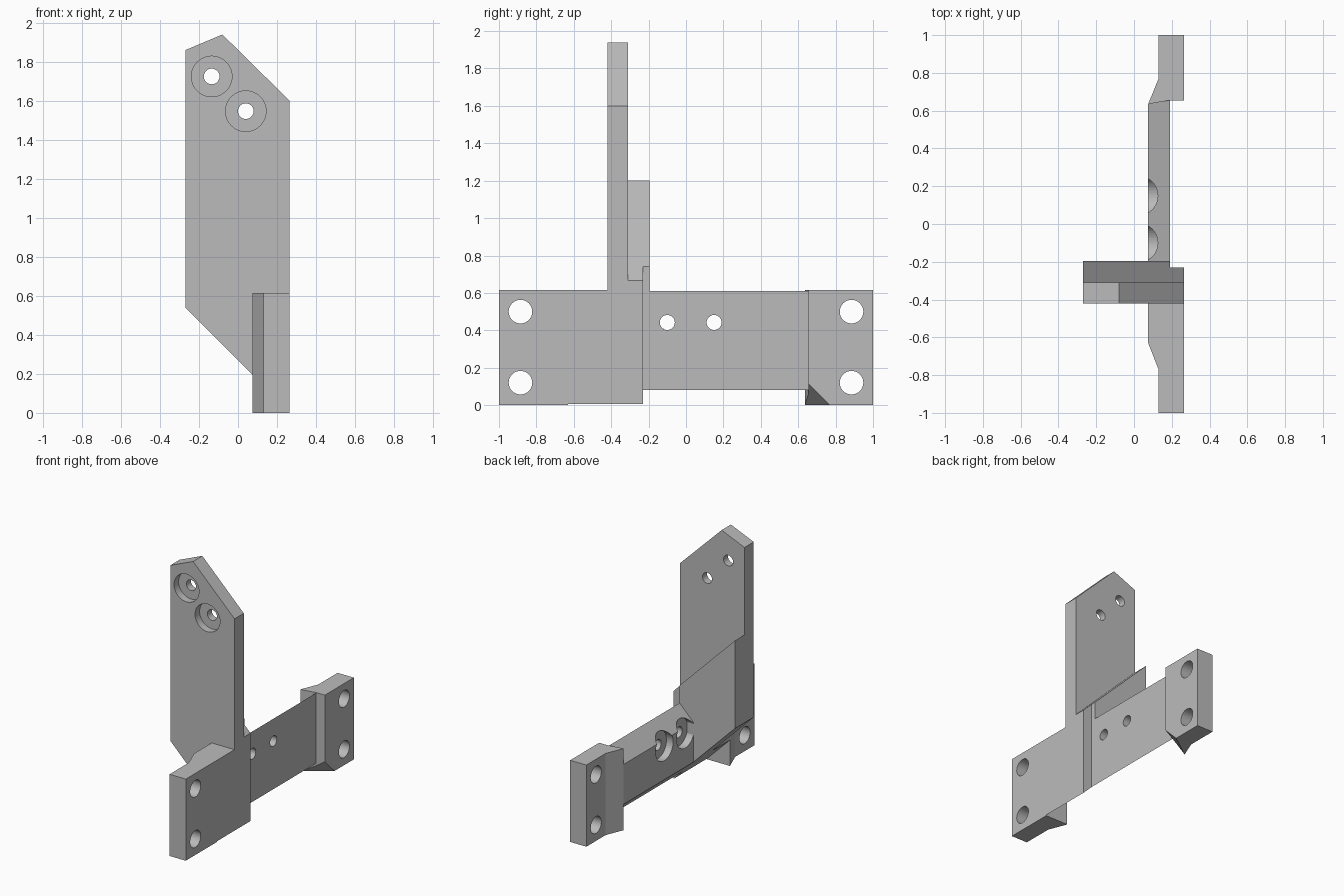
import bpy, bmesh
from mathutils import Vector

if "Cube" in bpy.data.objects:
    bpy.data.objects.remove(bpy.data.objects["Cube"], do_unlink=True)

grey = bpy.data.materials.new("plain grey")
grey.use_nodes = True
COLOUR = (0.5, 0.5, 0.5, 1)
grey.diffuse_color = COLOUR
grey.node_tree.nodes["Principled BSDF"].inputs["Base Color"].default_value = COLOUR


def prism(name, outline, axis, low, high):
    """Extrude a flat outline along z (xy outline) or y (xz outline)."""
    bm = bmesh.new()
    rings = []
    for h in (low, high):
        rings.append([bm.verts.new((a, b, h) if axis == "z" else (a, h, b)) for a, b in outline])
    bm.faces.new(rings[0])
    bm.faces.new(rings[1])
    n = len(outline)
    for i in range(n):
        j = (i + 1) % n
        bm.faces.new((rings[0][i], rings[0][j], rings[1][j], rings[1][i]))
    bmesh.ops.recalc_face_normals(bm, faces=bm.faces)
    mesh = bpy.data.meshes.new(name)
    bm.to_mesh(mesh)
    bm.free()
    mesh.materials.append(grey)
    obj = bpy.data.objects.new(name, mesh)
    bpy.context.collection.objects.link(obj)
    return obj


def drill(obj, centre, axis, radius, depth):
    """Cut a round hole through a part, centred on a point."""
    turn = (0, 1.5708, 0) if axis == "x" else (1.5708, 0, 0)
    bpy.ops.mesh.primitive_cylinder_add(vertices=48, radius=radius, depth=depth,
                                        location=centre, rotation=turn)
    cutter = bpy.context.object
    cutter.hide_render = True
    cutter.data.materials.append(grey)
    mod = obj.modifiers.new("hole", "BOOLEAN")
    mod.operation = "DIFFERENCE"
    mod.solver = "EXACT"
    mod.object = cutter
    bpy.context.view_layer.objects.active = obj
    bpy.ops.object.modifier_apply(modifier=mod.name)
    bpy.data.objects.remove(cutter, do_unlink=True)


INNER, STEP, MID, OUTER = 0.075, 0.13, 0.19, 0.265   # x levels of the base
TOP = 0.615

# Front mounting block with its tapered shoulder
front_block = prism("front_mounting_block",
                    [(STEP, -1), (OUTER, -1), (OUTER, -0.63), (INNER, -0.63), (STEP, -0.77)],
                    "z", 0, TOP)
# Base plate under the upright, with a diagonal underside
prism("front_base_plate",
      [(INNER, 0.195), (OUTER, 0.005), (OUTER, TOP), (INNER, TOP)], "y", -0.63, -0.23)

# Rear mounting block, its lower inner corner cut at a slant
rear_block = prism("rear_mounting_block",
                   [(INNER, 0.635), (MID, 0.655), (OUTER, 0.655), (OUTER, 1), (STEP, 1), (STEP, 0.77)],
                   "z", 0, TOP)
bm = bmesh.new()
bm.from_mesh(rear_block.data)
cut = bmesh.ops.bisect_plane(bm, geom=bm.verts[:] + bm.edges[:] + bm.faces[:], dist=1e-5,
                             plane_co=Vector((OUTER, 0.77, 0)),
                             plane_no=Vector((0.71, -1, -1)), clear_outer=True)
bmesh.ops.holes_fill(bm, edges=[e for e in bm.edges if e.is_boundary])
bmesh.ops.recalc_face_normals(bm, faces=bm.faces)
bm.to_mesh(rear_block.data)
bm.free()

# Bolt holes in both mounting blocks
for block, y in ((front_block, -0.885), (rear_block, 0.885)):
    for z in (0.12, 0.5):
        drill(block, (0.2, y, z), "x", 0.063, 0.5)

# Cross bar with sloping top and bottom; its end follows the rear taper
bar = prism("cross_bar", [(INNER, 0.195), (MID, 0.08), (MID, 0.61), (INNER, 0.495)], "y", -0.23, 0.635)
for v in bar.data.vertices:
    if v.co.y > 0:
        v.co.y += (v.co.x - INNER) * 0.6
for y in (-0.1, 0.15):
    drill(bar, (0.13, y, 0.442), "x", 0.04, 0.5)
    drill(bar, (INNER, y, 0.442), "x", 0.104, 0.11)

# Upright plate with counterbored holes near the top
upright = prism("upright_plate",
                [(-0.27, 1.86), (-0.08, 1.94), (OUTER, 1.6), (OUTER, 0.005), (-0.27, 0.54)],
                "y", -0.42, -0.31)
for x, z in ((-0.135, 1.725), (0.04, 1.547)):
    drill(upright, (x, -0.36, z), "y", 0.04, 0.5)
    drill(upright, (x, -0.42, z), "y", 0.104, 0.11)

# Backing plate behind the upright, with a shallower step at its outer edge
prism("backing_plate", [(-0.27, 1.202), (MID, 0.742), (MID, 0.08), (-0.27, 0.54)], "y", -0.31, -0.195)
prism("backing_step", [(MID, 0.742), (OUTER, 0.667), (OUTER, 0.005), (MID, 0.08)], "y", -0.31, -0.23)
